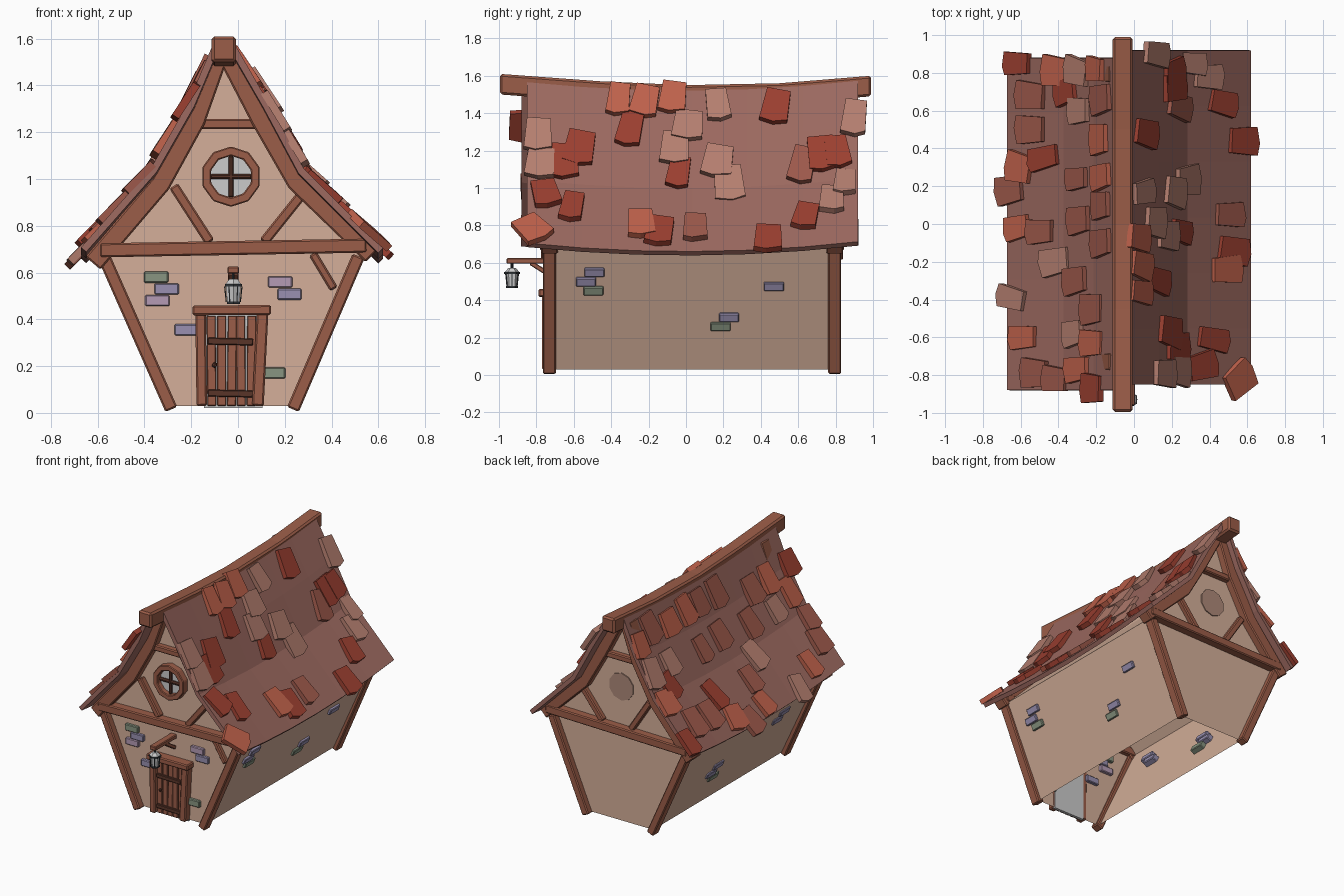
import bpy, bmesh, math, random
from mathutils import Vector as V, Matrix

if "Cube" in bpy.data.objects:
    bpy.data.objects.remove(bpy.data.objects["Cube"])
random.seed(4)

def mat(name, c):
    m = bpy.data.materials.new(name)
    m.diffuse_color = (*c, 1)
    m.use_nodes = True
    m.node_tree.nodes["Principled BSDF"].inputs["Base Color"].default_value = m.diffuse_color
    return m
WOOD, DARK = mat("wood", (.33, .11, .065)), mat("dark_wood", (.10, .035, .022))
WALL, ROOF = mat("plaster", (.66, .43, .32)), mat("roof", (.33, .14, .115))
GLASS, IRON = mat("glass", (.55, .58, .58)), mat("iron", (.03, .035, .04))
DISC = mat("disc", (.42, .25, .19))
TILES = [mat("tile_%d" % i, c) for i, c in enumerate(
    [(.52, .12, .07), (.33, .05, .03), (.46, .21, .16), (.34, .10, .07)])]
BRICKS = [mat("brick_%d" % i, c) for i, c in enumerate(
    [(.32, .28, .44), (.25, .30, .22), (.46, .33, .46)])]

def finish(name, bm, m, bevel=0):
    bmesh.ops.recalc_face_normals(bm, faces=bm.faces)
    me = bpy.data.meshes.new(name)
    bm.to_mesh(me)
    bm.free()
    ob = bpy.data.objects.new(name, me)
    bpy.context.collection.objects.link(ob)
    me.materials.append(m)
    if bevel:
        b = ob.modifiers.new("bevel", 'BEVEL')
        b.width, b.segments = bevel, 1
    return ob

def sweep(name, pts, w, d, m=WOOD, up=(0, 1, 0), closed=False, bevel=.007):
    """Rectangular beam along a path; d is measured along up."""
    bm, pts, up, n = bmesh.new(), [V(p) for p in pts], V(up), len(pts)
    rings = []
    for i, p in enumerate(pts):
        a = pts[i - 1] if i or closed else p
        b = pts[(i + 1) % n] if i < n - 1 or closed else p
        s = (b - a).cross(up).normalized() * w / 2
        u = up * d / 2
        rings.append([bm.verts.new(p + q) for q in (s + u, s - u, -s - u, -s + u)])
    for i in range(n if closed else n - 1):
        r, t = rings[i], rings[(i + 1) % n]
        for k in range(4):
            bm.faces.new((r[k], r[(k + 1) % 4], t[(k + 1) % 4], t[k]))
    if not closed:
        bm.faces.new(rings[0])
        bm.faces.new(rings[-1])
    return finish(name, bm, m, bevel)

def prism(name, outline, thick, mx, m):
    bm = bmesh.new()
    lo, hi = [[bm.verts.new(mx @ V((x, y, z))) for x, y in outline] for z in (0, thick)]
    bm.faces.new(lo)
    bm.faces.new(hi)
    for i in range(len(lo)):
        bm.faces.new((lo[i - 1], lo[i], hi[i], hi[i - 1]))
    return finish(name, bm, m)

def frame(x, y, z, o):
    return Matrix.Translation(o) @ Matrix((x, y, z)).transposed().to_4x4()

# Plaster shell, open underneath
YF, YB = -.715, .785
outline = [(.24, .03), (.53, .68), (.25, .97), (.10, 1.25), (-.04, 1.5), (-.08, 1.5),
           (-.18, 1.25), (-.33, .97), (-.585, .68), (-.285, .03)]
bm = bmesh.new()
f, b = [[bm.verts.new((x, y, z)) for x, z in outline] for y in (YF, YB)]
bm.faces.new(f)
bm.faces.new(b)
for i in range(len(f) - 1):
    bm.faces.new((f[i], f[i + 1], b[i + 1], b[i]))
finish("walls", bm, WALL)

# Sagging roof slopes
R = [(-.03, 1.53), (.12, 1.27), (.27, .99), (.61, .65)]
L = [(-.09, 1.53), (-.20, 1.27), (-.36, .99), (-.66, .65)]
sag = lambda y: .05 * (y / .9) ** 2
for name, P, y0, y1 in (("roof_right", R, -.85, .92), ("roof_left", L, -.88, .88)):
    bm = bmesh.new()
    rows = []
    for j in range(7):
        y = y0 + (y1 - y0) * j / 6
        rows.append([bm.verts.new((x, y, z + sag(y))) for x, z in P])
    for r, t in zip(rows, rows[1:]):
        for k in range(3):
            bm.faces.new((r[k], r[k + 1], t[k + 1], t[k]))
    s = finish(name, bm, ROOF).modifiers.new("thickness", 'SOLIDIFY')
    s.thickness, s.offset = .03, 0
sweep("ridge_beam", [(-.06, -.995, 1.555), (-.06, -.45, 1.515), (-.06, .0, 1.495),
      (-.06, .5, 1.505), (-.06, .99, 1.545)], .105, .11, up=(0, 0, 1), bevel=.012)

# Loose roof tiles: right side as (y, z), left side as (y, x)
right = [(-.36, 1.46), (-.22, 1.45), (-.07, 1.47), (.01, 1.32), (.17, 1.43), (.48, 1.42),
         (.9, 1.36), (-.3, 1.3), (-.79, 1.27), (-.78, 1.12), (-.65, 1.13), (-.57, 1.2),
         (-.06, 1.2), (-.04, 1.07), (.17, 1.13), (.23, 1.01), (.62, 1.11), (.73, 1.17),
         (.81, 1.18), (.85, 1.01), (-.75, .95), (-.61, .88), (-.24, .79), (-.14, .75),
         (.05, .77), (.44, .71), (.64, .83), (.78, .92), (-.82, .76)]
left = [(.85, -.6), (.68, -.53), (.5, -.53), (.35, -.46), (.3, -.59), (.18, -.64), (-.02, -.6),
        (-.04, -.48), (-.2, -.4), (-.3, -.29), (-.39, -.63), (-.6, -.57), (-.82, -.4),
        (-.79, -.51), (-.58, -.3), (-.63, -.2), (-.45, -.2), (-.87, -.2), (-.77, -.28),
        (.24, -.28), (.02, -.27), (.25, -.15), (.1, -.15), (-.1, -.15), (.6, -.27),
        (.7, -.34), (.81, -.4), (.81, -.28), (.82, -.18), (.66, -.15), (.45, -.16)]
for side, P, key, spots in (("right", R, 1, right), ("left", L, 0, left)):
    for y, v in spots:
        v -= sag(y) if key else 0
        i = next((k for k in range(2) if v > P[k + 1][key]), 2)
        a, c = P[i], P[i + 1]
        t = (v - a[key]) / (c[key] - a[key])
        down = V((c[0] - a[0], 0, c[1] - a[1])).normalized()
        o = V((a[0], y, a[1] + sag(y))) + V((c[0] - a[0], 0, c[1] - a[1])) * t
        n = V((-down.z, 0, down.x)) if side == "right" else V((down.z, 0, -down.x))
        mx = frame(down, n.cross(down), n, o + n * .012)
        turn = random.uniform(-.2, .2)
        if y == -.82 and side == "right":   # skewed corner tile
            turn = .6
        mx = mx @ Matrix.Rotation(turn, 4, 'Z') @ Matrix.Rotation(-.06, 4, 'Y')
        w, h = random.uniform(.06, .085), random.uniform(.09, .112)
        prism("tile_" + side, [(-h, -w * .85), (-h * .95, w * .85), (h * .8, w),
              (h, random.uniform(-.02, .02)), (h * .85, -w)], .034, mx, random.choice(TILES))

# Timber framing on both gables
for end, y in (("front", -.73), ("back", .795)):
    def beam(name, pts, w=.055, d=.07):
        return sweep(end + "_" + name, [(x, y, z) for x, z in pts], w, d)
    beam("post_left", [(-.285, .015), (-.57, .66)])
    beam("post_right", [(.235, .015), (.515, .67)])
    beam("rafter_right", [(-.035, 1.51), (.1, 1.25), (.248, .99), (.575, .675)], .085, .09)
    beam("rafter_left", [(-.09, 1.51), (-.182, 1.25), (-.33, .98), (-.62, .64)], .085, .09)
    beam("tie_beam", [(-.59, .695), (.55, .715)], .06, .1)
    beam("collar_beam", [(-.16, 1.235), (.09, 1.235)], .043, .06)
    beam("brace_left", [(-.275, .97), (-.12, .73)], .043, .05)
    beam("brace_right", [(.27, .93), (.11, .73)], .043, .05)
sweep("knee_brace", [(.32, -.72, .68), (.41, -.72, .53)], .035, .05)

# Round gable windows, the back one being a plain disc
wx, wz = -.03, 1.01
ring = lambda r: [(r * math.cos(a), r * math.sin(a)) for a in
                  [math.tau * (i + .5) / 10 for i in range(10)]]
face = lambda y: frame(V((1, 0, 0)), V((0, 0, 1)), V((0, -1, 0)), V((wx, y, wz)))
prism("window_glass", ring(.1), .012, face(-.715), GLASS)
prism("back_window", ring(.1), .008, face(.792), DISC)
sweep("window_frame", [(wx + x, -.735, wz + z) for x, z in ring(.109)], .04, .06, closed=True, bevel=.005)
sweep("window_bar", [(wx - .09, -.735, wz), (wx + .09, -.735, wz)], .022, .025, DARK)
sweep("window_bar", [(wx, -.735, wz - .09), (wx, -.735, wz + .09)], .022, .025, DARK)

# Door with plank leaf
sweep("door_backing", [(-.02, -.714, .02), (-.02, -.714, .42)], .25, .02, GLASS, bevel=0)
for i in range(5):
    x = -.112 + i * .042
    dx = random.uniform(-.005, .005)
    sweep("door_plank", [(x, -.735, .03), (x + dx, -.735, .415)], .038, .02, bevel=.003)
for z in (.085, .307):
    sweep("door_batten", [(-.13, -.75, z), (.065, -.75, z - .004)], .03, .02, DARK, bevel=.004)
sweep("door_jamb", [(-.155, -.74, .03), (-.16, -.74, .43)], .045, .06)
sweep("door_jamb", [(.085, -.74, .03), (.105, -.74, .43)], .05, .06)
sweep("door_lintel", [(-.195, -.745, .438), (.142, -.745, .44)], .042, .085)
bm = bmesh.new()
bmesh.ops.create_icosphere(bm, subdivisions=1, radius=.013, matrix=Matrix.Translation((-.1, -.755, .205)))
finish("door_knob", bm, DARK)

# Lantern on its bracket
lx, ly = -.02, -.93
sweep("lantern_arm", [(lx, -.96, .61), (lx, -.71, .61)], .05, .03, up=(0, 0, 1), bevel=.005)
sweep("arm_brace", [(lx, -.83, .6), (lx, -.72, .53)], .025, .045, up=(1, 0, 0), bevel=.004)
for name, r1, r2, z0, z1, m in (("lantern_glass", .03, .037, .475, .54, GLASS),
                                ("lantern_base", .032, .032, .465, .477, IRON),
                                ("lantern_rim", .042, .042, .54, .552, IRON),
                                ("lantern_cap", .038, .02, .552, .572, GLASS),
                                ("lantern_hook", .007, .007, .572, .6, IRON)):
    bm = bmesh.new()
    bmesh.ops.create_cone(bm, cap_ends=True, segments=6, radius1=r1, radius2=r2, depth=z1 - z0,
                          matrix=Matrix.Translation((lx, ly, (z0 + z1) / 2)))
    finish(name, bm, m)
for i in range(6):
    c, s = math.cos(i * math.pi / 3), math.sin(i * math.pi / 3)
    sweep("lantern_rib", [(lx + .03 * c, ly + .03 * s, .475), (lx + .037 * c, ly + .037 * s, .54)],
          .005, .005, IRON, bevel=0)

# Exposed bricks: front as (x, z, colour), sides as (y, z, colour)
for x, z, c in [(-.35, .58, 1), (-.305, .53, 0), (-.345, .48, 2), (-.22, .355, 0),
                (.18, .56, 2), (.22, .507, 0), (.15, .17, 1)]:
    sweep("front_brick", [(x - .052, -.714, z), (x + .052, -.714, z)], .048, .045, BRICKS[c], bevel=.005)
side_bricks = {1: [(-.49, .555, 0), (-.535, .505, 0), (-.495, .457, 1), (.23, .315, 0),
                   (.185, .265, 1), (.47, .48, 0)],
               -1: [(.24, .34, 0), (.29, .29, 0), (.24, .245, 1), (-.42, .5, 0), (-.37, .45, 0)]}
for s, spots in side_bricks.items():
    for y, z, c in spots:
        x = -.0225 + s * (.25 + (z - .03) * .454)
        sweep("side_brick", [(x, y - .054, z), (x, y + .054, z)], .048, .052, BRICKS[c],
              up=V((s * .91, 0, -.414)), bevel=.005)
